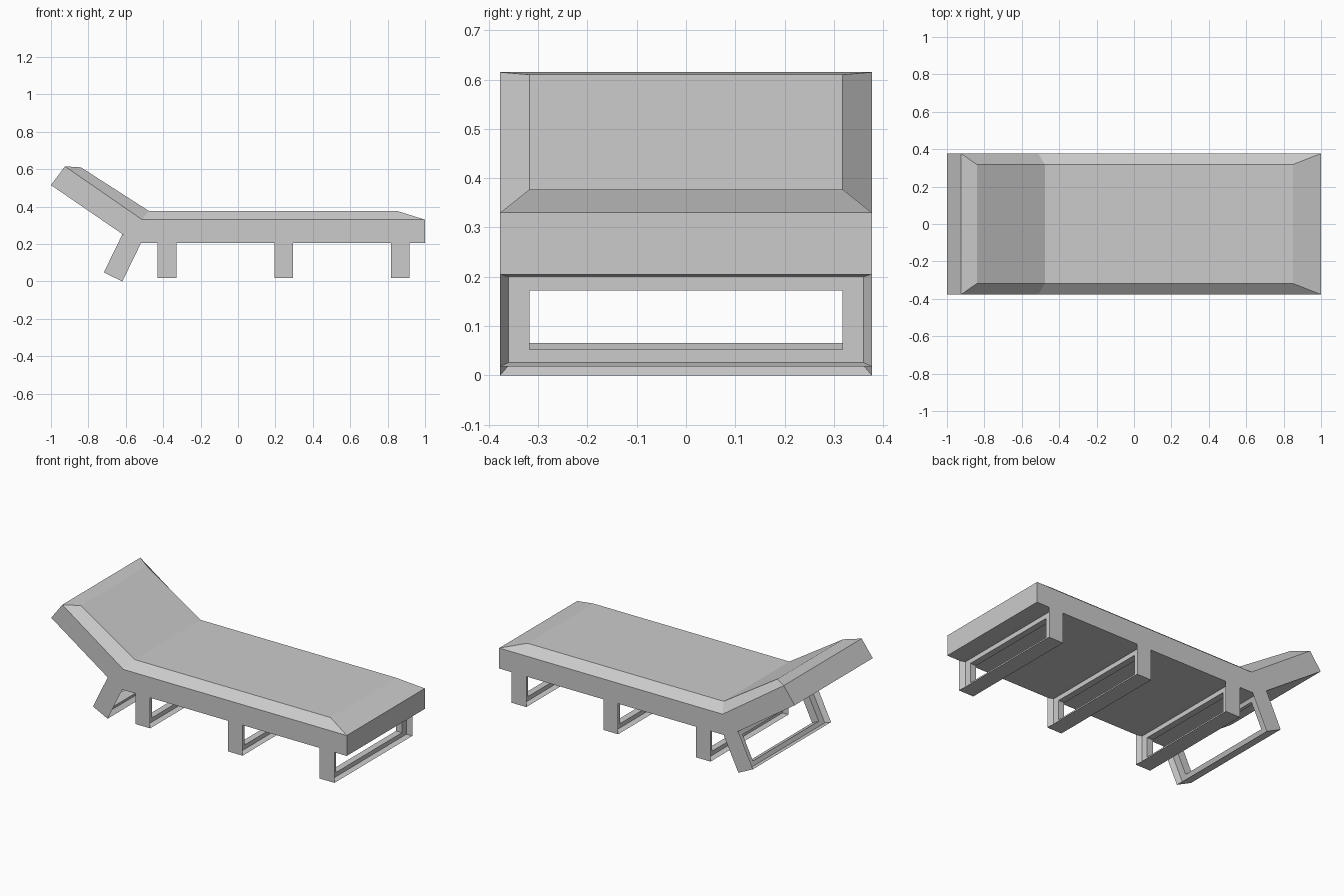
import bpy, bmesh
from math import radians

if "Cube" in bpy.data.objects:
    bpy.data.objects.remove(bpy.data.objects["Cube"])


def make_object(name, verts, faces):
    mesh = bpy.data.meshes.new(name)
    bm = bmesh.new()
    vs = [bm.verts.new(v) for v in verts]
    for f in faces:
        bm.faces.new([vs[i] for i in f])
    bmesh.ops.recalc_face_normals(bm, faces=bm.faces)
    bm.to_mesh(mesh)
    bm.free()
    obj = bpy.data.objects.new(name, mesh)
    bpy.context.collection.objects.link(obj)
    return obj


# Mattress: side stations (bottom, rim, inset top) for head, fold and foot
HALF_W, INSET_W = 0.377, 0.318
stations = [
    ((-1.0, 0.515), (-0.925, 0.615), (-0.84, 0.61)),
    ((-0.548, 0.205), (-0.512, 0.33), (-0.477, 0.377)),
    ((1.0, 0.205), (1.0, 0.33), (0.85, 0.377)),
]
verts = []
for low, rim, top in stations:
    for (x, z), w in ((low, HALF_W), (rim, HALF_W), (top, INSET_W)):
        verts += [(x, -w, z), (x, w, z)]
# order within a station: low -y, low +y, rim -y, rim +y, top -y, top +y
loop = [0, 2, 4, 5, 3, 1]
faces = []
for s in range(2):
    a, b = s * 6, s * 6 + 6
    for i in range(6):
        p, q = loop[i], loop[(i + 1) % 6]
        faces.append((a + p, a + q, b + q, b + p))
for s in (0, 12):
    faces += [(s, s + 1, s + 3, s + 2), (s + 2, s + 3, s + 5, s + 4)]
make_object("mattress", verts, faces)


# Leg frame: rectangular loop with a shallow recess on both faces
def leg_frame(name, height, width, location, tilt=0.0):
    d, r = width / 2, width / 2 - 0.03
    rings = [
        (d, 0.377, 0.0, height),
        (r, 0.36, 0.008, height - 0.005),
        (r, 0.318, 0.034, height - 0.033),
        (-r, 0.318, 0.034, height - 0.033),
        (-r, 0.36, 0.008, height - 0.005),
        (-d, 0.377, 0.0, height),
    ]
    v = []
    for x, w, z0, z1 in rings:
        v += [(x, -w, z0), (x, w, z0), (x, w, z1), (x, -w, z1)]
    n = len(rings)
    f = [(i * 4 + j, i * 4 + (j + 1) % 4,
          (i + 1) % n * 4 + (j + 1) % 4, (i + 1) % n * 4 + j)
         for i in range(n) for j in range(4)]
    obj = make_object(name, v, f)
    obj.location = location
    obj.rotation_euler = (0, radians(tilt), 0)


# Three upright legs
for name, x in (("head_leg", -0.38), ("middle_leg", 0.245), ("foot_leg", 0.867)):
    leg_frame(name, 0.187, 0.1, (x, 0, 0.018))

# Slanted support under the backrest
leg_frame("backrest_support", 0.226, 0.11, (-0.668, 0, 0.024), 26)
